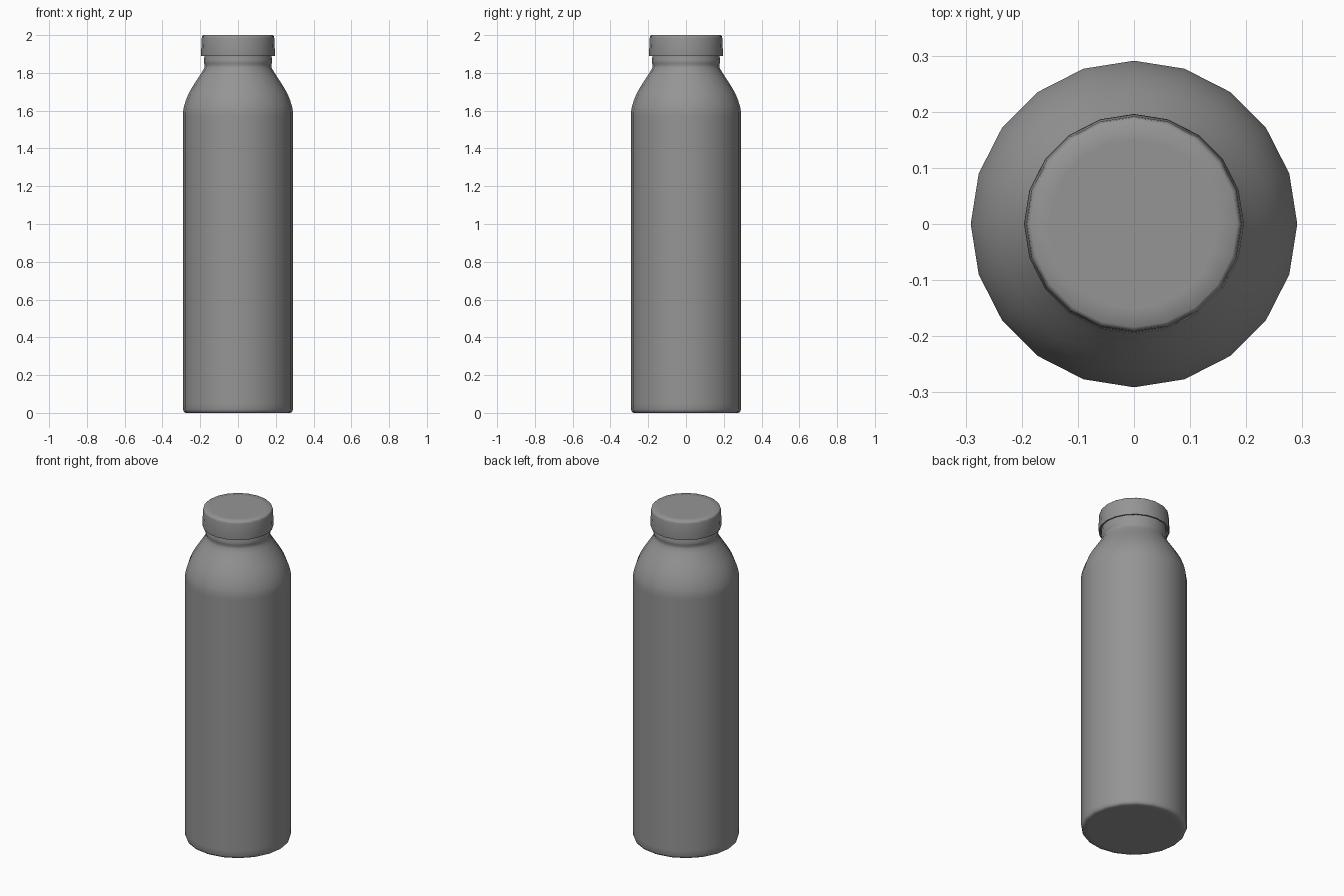
import bpy, bmesh, math

if "Cube" in bpy.data.objects:
    bpy.data.objects.remove(bpy.data.objects["Cube"])

SIDES = 20

# Dark grey finish shared by both parts
grey = bpy.data.materials.new("dark_grey")
grey.diffuse_color = (0.3, 0.3, 0.3, 1)
grey.use_nodes = True
grey.node_tree.nodes["Principled BSDF"].inputs["Base Color"].default_value = grey.diffuse_color


def lathe(name, profile, sharp=65):
    """Revolve (radius, z) points around z; r = 0 ends close to a pole."""
    bm = bmesh.new()
    verts = [bm.verts.new((r, 0, z)) for r, z in profile]
    edges = [bm.edges.new(p) for p in zip(verts, verts[1:])]
    bmesh.ops.spin(bm, geom=verts + edges, cent=(0, 0, 0), axis=(0, 0, 1),
                   angle=math.tau, steps=SIDES, use_merge=True)
    bmesh.ops.remove_doubles(bm, verts=bm.verts, dist=1e-5)
    bmesh.ops.recalc_face_normals(bm, faces=bm.faces)
    mesh = bpy.data.meshes.new(name)
    bm.to_mesh(mesh)
    bm.free()
    mesh.materials.append(grey)
    obj = bpy.data.objects.new(name, mesh)
    bpy.context.collection.objects.link(obj)
    bpy.ops.object.select_all(action='DESELECT')
    obj.select_set(True)
    bpy.context.view_layer.objects.active = obj
    bpy.ops.object.shade_smooth_by_angle(angle=math.radians(sharp))
    return obj


# Bottle: rounded base, straight wall, curved shoulder, neck with a soft bead
lathe("bottle_body", [
    (0, 0), (0.25, 0), (0.276, 0), (0.286, 0.005), (0.291, 0.018), (0.291, 0.05),
    (0.291, 1.57), (0.291, 1.595), (0.286, 1.622), (0.277, 1.652),
    (0.263, 1.687), (0.242, 1.725), (0.213, 1.77), (0.189, 1.807),
    (0.178, 1.828), (0.176, 1.842), (0.180, 1.852), (0.181, 1.862),
    (0.180, 1.872), (0.178, 1.885), (0.178, 1.91), (0, 1.91)])

# Cap: slightly flared skirt, thin hollow rim, softly bevelled top edge
lathe("screw_cap", [
    (0, 1.905), (0.186, 1.905), (0.188, 1.89), (0.195, 1.89),
    (0.196, 1.896), (0.192, 1.985), (0.190, 1.995), (0.184, 2.0),
    (0.15, 2.0), (0, 2.0)])
